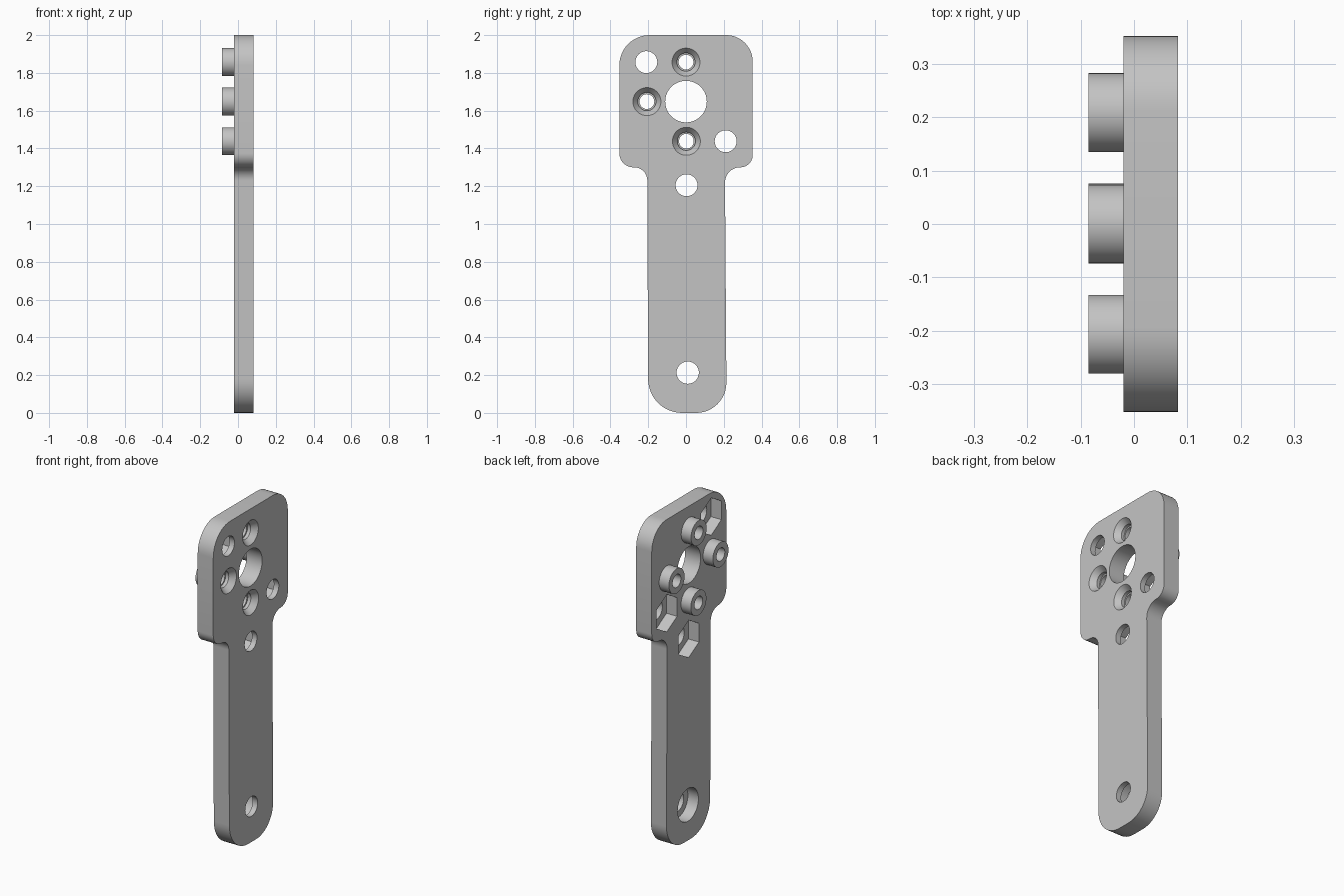
import bpy, bmesh, math
from mathutils import Vector

cube = bpy.data.objects.get("Cube")
if cube:
    bpy.data.objects.remove(cube, do_unlink=True)

BACK, FACE, BOSS_END = -0.02, 0.083, -0.085

grey = bpy.data.materials.new("plain_grey")
grey.use_nodes = True
grey.diffuse_color = (0.55, 0.55, 0.55, 1)
grey.node_tree.nodes["Principled BSDF"].inputs["Base Color"].default_value = (0.55, 0.55, 0.55, 1)


def make_object(name, bm):
    bmesh.ops.recalc_face_normals(bm, faces=bm.faces)
    mesh = bpy.data.meshes.new(name)
    bm.to_mesh(mesh)
    bm.free()
    mesh.materials.append(grey)
    obj = bpy.data.objects.new(name, mesh)
    bpy.context.collection.objects.link(obj)
    return obj


def rounded_outline(corners, steps=12):
    """Round each (y, z, radius) corner with a tangent arc."""
    points = []
    for i, (y, z, radius) in enumerate(corners):
        p = Vector((y, z))
        a = (Vector(corners[i - 1][:2]) - p).normalized()
        b = (Vector(corners[(i + 1) % len(corners)][:2]) - p).normalized()
        half = a.angle(b) / 2
        centre = p + (a + b).normalized() * radius / math.sin(half)
        start = p + a * radius / math.tan(half) - centre
        end = p + b * radius / math.tan(half) - centre
        sweep = math.pi - 2 * half
        for k in range(steps + 1):
            t = k / steps
            points.append(centre + (start * math.sin((1 - t) * sweep)
                                    + end * math.sin(t * sweep)) / math.sin(sweep))
    return points


def lathe(name, y, z, profile, sides=48, capped=True):
    """Turn an (x, radius) profile about an axis along x."""
    bm = bmesh.new()
    rings = []
    for x, r in profile:
        angles = [math.tau * k / sides for k in range(sides)]
        rings.append([bm.verts.new((x, y + r * math.sin(a), z + r * math.cos(a)))
                      for a in angles])
    for lower, upper in zip(rings, rings[1:]):
        for k in range(sides):
            n = (k + 1) % sides
            bm.faces.new((lower[k], lower[n], upper[n], upper[k]))
    if capped:
        bm.faces.new(rings[0])
        bm.faces.new(rings[-1])
    return make_object(name, bm)


def smooth(obj):
    bpy.ops.object.select_all(action='DESELECT')
    obj.select_set(True)
    bpy.context.view_layer.objects.active = obj
    bpy.ops.object.shade_smooth_by_angle(angle=math.radians(25))


def cut(target, cutter):
    mod = target.modifiers.new("cut", 'BOOLEAN')
    mod.operation = 'DIFFERENCE'
    mod.solver = 'EXACT'
    mod.object = cutter
    cutter.hide_render = True
    bpy.ops.object.select_all(action='DESELECT')
    target.select_set(True)
    bpy.context.view_layer.objects.active = target
    bpy.ops.object.modifier_apply(modifier=mod.name)
    bpy.data.objects.remove(cutter, do_unlink=True)


# Plate: wide rounded head on a slightly skewed stem
outline = rounded_outline([
    (-0.353, 2.0, 0.16), (-0.353, 1.3, 0.075), (-0.205, 1.3, 0.07),
    (-0.2, 0, 0.18), (0.215, 0, 0.16), (0.206, 1.3, 0.08),
    (0.353, 1.3, 0.065), (0.353, 2.0, 0.14)])
bm = bmesh.new()
base = bm.faces.new([bm.verts.new((BACK, p.x, p.y)) for p in outline])
grown = bmesh.ops.extrude_face_region(bm, geom=[base], use_keep_orig=True)
bmesh.ops.translate(bm, vec=(FACE - BACK, 0, 0),
                    verts=[v for v in grown["geom"] if isinstance(v, bmesh.types.BMVert)])
plate = make_object("plate", bm)

# Large central opening
cut(plate, lathe("centre_cutter", 0, 1.648, [(-0.2, 0.11), (0.2, 0.11)], 64))

# Bolt holes with hexagonal nut pockets on the boss side
for y, z in ((-0.21, 1.857), (0.21, 1.438), (0.003, 1.205)):
    cut(plate, lathe("hole_cutter", y, z, [(-0.2, 0.058), (0.2, 0.058)]))
    cut(plate, lathe("hex_cutter", y, z, [(-0.2, 0.112), (0.05, 0.112)], 6))

# Stepped hole at the foot of the stem
cut(plate, lathe("foot_cutter", 0.009, 0.213,
                 [(-0.2, 0.098), (0.05, 0.098), (0.05, 0.059), (0.2, 0.059)]))

# Four tubular bosses with countersunk screw holes
for name, y, z in (("top", 0, 1.857), ("bottom", 0.002, 1.438),
                   ("right", -0.207, 1.648), ("left", 0.209, 1.648)):
    cut(plate, lathe("screw_cutter", y, z,
                     [(-0.2, 0.039), (0.03, 0.039), (0.03, 0.048),
                      (0.05, 0.048), (FACE, 0.074), (0.2, 0.074)]))
    smooth(lathe(name + "_boss", y, z,
                 [(BACK, 0.074), (BOSS_END, 0.074), (BOSS_END, 0.039), (BACK, 0.039)],
                 capped=False))

smooth(plate)
